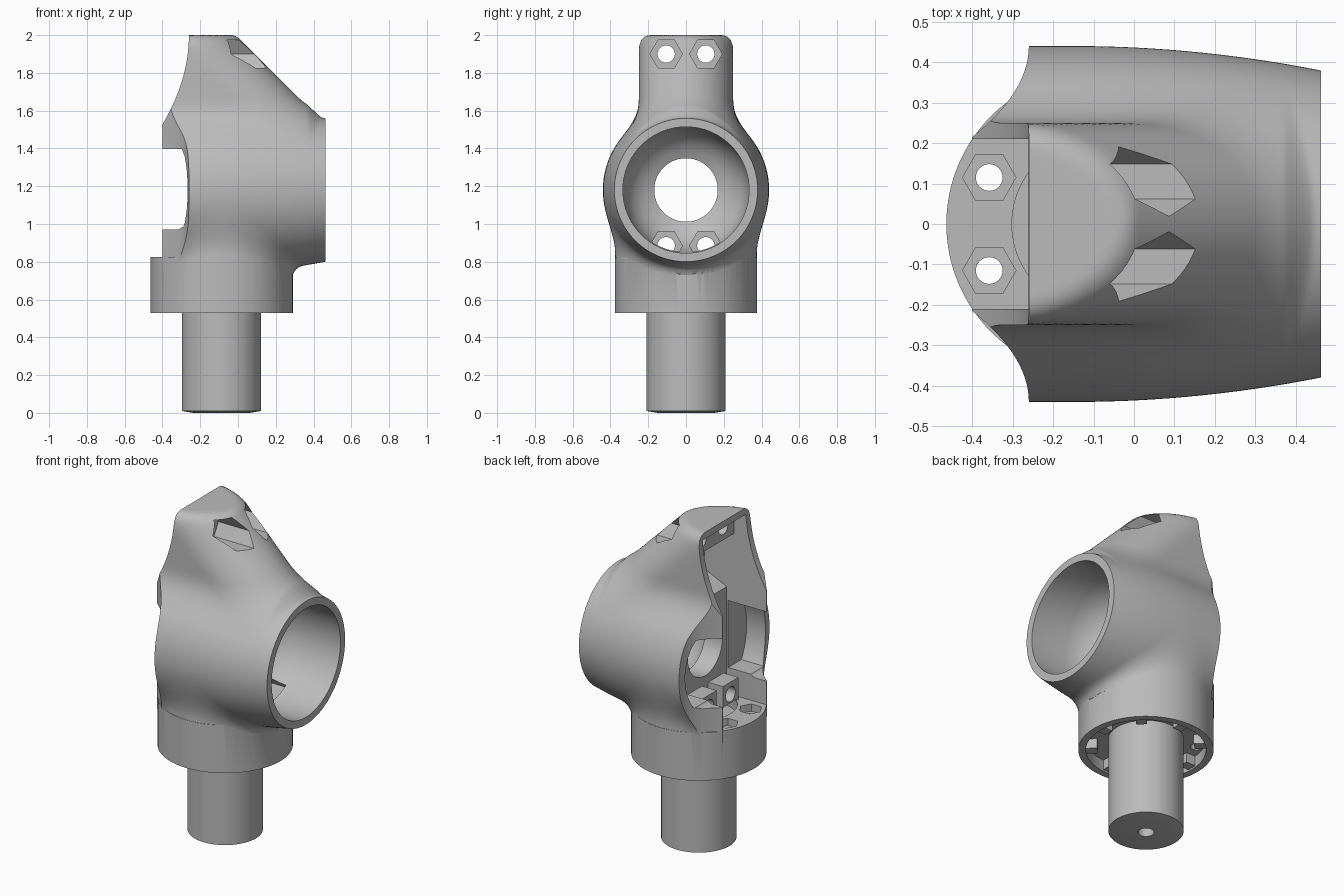
import bpy, bmesh
from math import sin, cos, pi, hypot, sqrt

if "Cube" in bpy.data.objects:
    bpy.data.objects.remove(bpy.data.objects["Cube"])

grey = bpy.data.materials.new("plain grey")
grey.use_nodes = True
grey.diffuse_color = (0.5, 0.5, 0.5, 1)
grey.node_tree.nodes["Principled BSDF"].inputs["Base Color"].default_value = (0.5, 0.5, 0.5, 1)

AXIS_Z = 1.18      # height of the barrel axis
COLLAR_X = -0.087  # centre of the collar and shaft
COLLAR_R = 0.377
FLOOR_Z = 0.825    # top of the flange at the open end
END_X = 0.463      # rim of the socket


def loft(name, rings):
    """Closed solid through equal-length rings of points."""
    bm = bmesh.new()
    rows = [[bm.verts.new(p) for p in ring] for ring in rings]
    n = len(rows[0])
    for a, b in zip(rows, rows[1:]):
        for i in range(n):
            j = (i + 1) % n
            bm.faces.new((a[i], a[j], b[j], b[i]))
    bm.faces.new(rows[0])
    bm.faces.new(rows[-1])
    bmesh.ops.recalc_face_normals(bm, faces=bm.faces)
    mesh = bpy.data.meshes.new(name)
    bm.to_mesh(mesh)
    bm.free()
    mesh.materials.append(grey)
    obj = bpy.data.objects.new(name, mesh)
    bpy.context.collection.objects.link(obj)
    return obj


def circle(a, b, r, n=64):
    return [(a + r * cos(2 * pi * i / n), b + r * sin(2 * pi * i / n)) for i in range(n)]


def place(axis, a, b, t):
    return {"x": (t, a, b), "y": (a, t, b), "z": (a, b, t)}[axis]


def prism(name, points, axis, lo, hi):
    return loft(name, [[place(axis, a, b, t) for a, b in points] for t in (lo, hi)])


def box(a0, a1, b0, b1):
    return [(a0, b0), (a1, b0), (a1, b1), (a0, b1)]


def activate(obj):
    bpy.ops.object.select_all(action="DESELECT")
    obj.select_set(True)
    bpy.context.view_layer.objects.active = obj


def combine(obj, tool, operation="DIFFERENCE"):
    mod = obj.modifiers.new("combine", "BOOLEAN")
    mod.operation, mod.object, mod.solver = operation, tool, "MANIFOLD"
    activate(obj)
    bpy.ops.object.modifier_apply(modifier=mod.name)
    bpy.data.objects.remove(tool)


# Outer skin: barrel, sloped tower and collar blended with fillets
def blend(a, b, k):
    h = max(k - abs(a - b), 0) / k
    return min(a, b) - h * h * k / 4


def skin(x, y, z):
    bulge = max(x + 0.15, 0) / 0.61
    barrel = hypot(y, z - AXIS_Z) - (0.44 - 0.06 * bulge ** 2)
    up = (x + z - 1.988) / sqrt(2) + 0.25
    slope = hypot(max(up, 0), y) - 0.25
    rounding = 0.02 + 0.04 * min(abs(y) / 0.25, 1)
    tower = max(-blend(2 - z, -slope, rounding), 1.3 - z)
    d = blend(barrel, tower, 0.1 * min(1, (END_X - x) / 0.09) + 0.001)
    collar = max(hypot(x - COLLAR_X, y) - COLLAR_R + 0.002, z - 1.1)
    d = blend(d, collar, 0.065 * min(1, (END_X - x) / 0.1) + 0.001)
    return max(d, 0.73 - z)


def section(x, n=260):
    ring = []
    for i in range(n):
        c, s = cos(2 * pi * i / n), sin(2 * pi * i / n)
        lo, hi = 0.0, 1.0
        for _ in range(16):
            mid = (lo + hi) / 2
            if skin(x, mid * c, AXIS_Z + mid * s) < 0:
                lo = mid
            else:
                hi = mid
        ring.append((x, lo * c, AXIS_Z + lo * s))
    return ring


STEPS = 100
body = loft("housing", [section(-0.4 + (END_X + 0.4) * i / STEPS) for i in range(STEPS + 1)])

# Concave trimming of the open end: tower back and both barrel sides
curve = [(-0.26 - 0.625 * t * t, 2 - t) for t in [0.475 * i / 16 for i in range(17)]]
combine(body, prism("tower_trim", [(-1, 2.1), (-0.26, 2.1)] + curve + [(-1, 1.525)], "y", -1, 1))
curve = [(-0.26 - 2.77 * t * t, 0.44 - t) for t in [0.24 * i / 16 for i in range(17)]]
for side in (1, -1):
    outline = [(-1, 0.6), (-0.26, 0.6)] + curve + [(-1, 0.2)]
    combine(body, prism("side_trim", [(x, side * y) for x, y in outline], "z", 0.6, 2.1))
combine(body, prism("collar", circle(COLLAR_X, 0, COLLAR_R, 128), "z", 0.53, FLOOR_Z), "UNION")

# Hollow behind the open end, then the wider middle and the side notch
hollow = [(-1, FLOOR_Z), (-0.13, FLOOR_Z), (-0.13, 1.48), (0.02, 1.55), (0.02, 1.7),
          (-0.18, 1.82), (-0.18, 1.96), (-1, 1.96)]
combine(body, prism("hollow", hollow, "y", -0.21, 0.21))
wide = [(y, z) for y, z in circle(0, AXIS_Z, 0.39, 96) if 0.97 <= z <= 1.4]
combine(body, prism("wide_hollow", wide, "x", -1, -0.14))
corner = 0.05
notch = [(-1, 0.97)] + [(-0.28 - corner + corner * cos(a), 1.02 + corner * sin(a))
                        for a in [-pi / 2 + pi / 12 * i for i in range(7)]]
notch += [(x, 2.365 - z) for x, z in reversed(notch)]
combine(body, prism("notch", notch, "y", -1, 1))

# Bolt bosses inside the hollow
for side in (1, -1):
    boss = box(side * 0.105 - 0.075, side * 0.105 + 0.075, 0.815, 0.96)
    combine(body, prism("boss", boss, "x", -0.23, -0.12), "UNION")

# Bowl-shaped socket with a central through hole
profile = [(0.6, 0.335), (0.22, 0.333), (0.15, 0.32), (0.09, 0.295), (0.04, 0.255),
           (0.01, 0.21), (-0.01, 0.168), (-0.6, 0.168)]
combine(body, loft("socket", [[(x, y, z) for y, z in circle(0, AXIS_Z, r, 96)] for x, r in profile]))

# Hexagonal nut pockets and bolt holes
for side in (1, -1):
    y = side * 0.105
    for z, lo, hi in ((1.9, -0.12, 0.5), (0.885, -0.06, 0.2)):
        combine(body, prism("nut_pocket", circle(y, z, 0.086, 6), "x", lo, hi))
        combine(body, prism("bolt_hole", circle(y, z, 0.046, 32), "x", -1, hi - 0.01))
    combine(body, prism("floor_nut", circle(-0.358, side * 0.115, 0.066, 6), "z", 0.78, 0.9))
    combine(body, prism("floor_hole", circle(-0.358, side * 0.115, 0.033, 32), "z", 0.4, 0.9))

# Round recess in the floor and the ring recess under the collar
combine(body, prism("floor_recess", circle(COLLAR_X, 0, 0.215), "z", 0.75, FLOOR_Z + 0.005))
combine(body, prism("under_recess", circle(COLLAR_X, 0, 0.335, 96), "z", 0.4, 0.6))

# Shaft with a shallow end cone and a centre bore
rings = [(0, 0.15), (0.01, 0.21), (0.7, 0.21)]
shaft = loft("shaft", [[(x, y, z) for x, y in circle(COLLAR_X, 0, r, 96)] for z, r in rings])
combine(shaft, prism("bore", circle(COLLAR_X, 0, 0.045, 32), "z", -0.1, 0.5))

# Ring of blocks under the collar
parts = [body, shaft]
for i in range(8):
    block = prism("collar_block", box(0.27, 0.336, -0.03, 0.03), "z", 0.54, 0.61)
    block.rotation_euler.z = i * pi / 4
    block.location.x = COLLAR_X
    parts.append(block)

for part in parts:
    activate(part)
    bpy.ops.object.shade_smooth_by_angle(angle=0.5)
